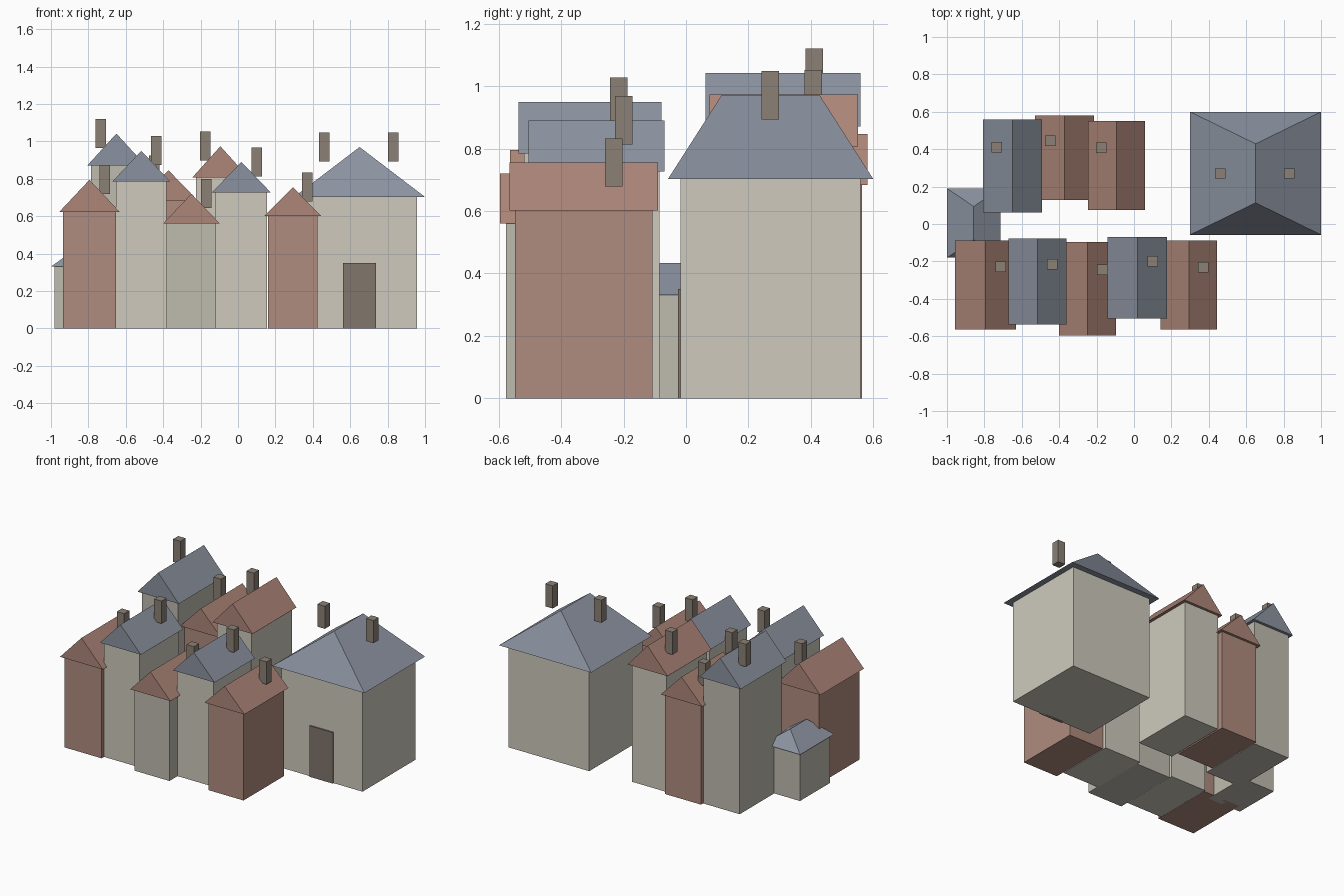
import bpy

if "Cube" in bpy.data.objects:
    bpy.data.objects.remove(bpy.data.objects["Cube"])


def material(name, rgb):
    m = bpy.data.materials.new(name)
    m.diffuse_color = (*rgb, 1)
    m.use_nodes = True
    m.node_tree.nodes["Principled BSDF"].inputs["Base Color"].default_value = m.diffuse_color
    return m


CREAM = material("cream_plaster", (0.62, 0.59, 0.51))
STONE = material("grey_stone", (0.52, 0.50, 0.43))
BRICK = material("brick", (0.43, 0.26, 0.21))
TILE = material("red_tile", (0.42, 0.24, 0.19))
SLATE = material("slate", (0.26, 0.29, 0.35))
STACK = material("chimney_brown", (0.26, 0.22, 0.18))
WOOD = material("door_wood", (0.22, 0.18, 0.15))


def solid(name, verts, faces, mat):
    me = bpy.data.meshes.new(name)
    me.from_pydata(verts, [], faces)
    me.materials.append(mat)
    ob = bpy.data.objects.new(name, me)
    bpy.context.collection.objects.link(ob)
    return ob


def box(name, x, y, z0, w, d, h, mat):
    v = [(x + i * w / 2, y + j * d / 2, z0 + k * h)
         for k in (0, 1) for i, j in ((-1, -1), (1, -1), (1, 1), (-1, 1))]
    f = [(3, 2, 1, 0), (4, 5, 6, 7), (0, 1, 5, 4),
         (1, 2, 6, 5), (2, 3, 7, 6), (3, 0, 4, 7)]
    return solid(name, v, f, mat)


def roof(name, x, y, w, d, eave, peak, mat, ridge=1.0):
    """Ridge runs along y; ridge=1 is a gable, smaller values give a hip."""
    a, b, r = w / 2, d / 2, d / 2 * ridge
    v = [(x - a, y - b, eave), (x + a, y - b, eave), (x + a, y + b, eave),
         (x - a, y + b, eave), (x, y - r, peak), (x, y + r, peak)]
    f = [(3, 2, 1, 0), (0, 1, 4), (1, 2, 5, 4), (2, 3, 5), (3, 0, 4, 5)]
    return solid(name, v, f, mat)


def chimney(name, x, y, peak):
    box(name, x, y, peak - 0.077, 0.056, 0.056, 0.155, STACK)


# Row houses: name, x, y, roof width, roof depth, eave, peak, wall, roof, chimney x, chimney y
HOUSES = [
    ("front_house_1", -0.794, -0.326, 0.325, 0.474, 0.622, 0.795, BRICK, TILE, -0.712, -0.229),
    ("front_house_2", -0.517, -0.307, 0.310, 0.458, 0.785, 0.950, CREAM, SLATE, -0.438, -0.215),
    ("front_house_3", -0.249, -0.345, 0.305, 0.500, 0.560, 0.720, STONE, TILE, -0.171, -0.245),
    ("front_house_4", 0.018, -0.287, 0.317, 0.436, 0.726, 0.890, CREAM, SLATE, 0.100, -0.200),
    ("front_house_5", 0.293, -0.327, 0.304, 0.476, 0.602, 0.755, BRICK, TILE, 0.369, -0.231),
    ("back_house_1", -0.650, 0.311, 0.314, 0.497, 0.870, 1.042, STONE, SLATE, -0.733, 0.411),
    ("back_house_2", -0.372, 0.354, 0.314, 0.453, 0.684, 0.846, BRICK, TILE, -0.449, 0.444),
    ("back_house_3", -0.094, 0.313, 0.303, 0.477, 0.806, 0.974, CREAM, TILE, -0.174, 0.408),
]
for n, x, y, w, d, e, p, wall, top, cx, cy in HOUSES:
    box(n + "_walls", x, y, 0, w / 1.15, d / 1.08, e, wall)
    roof(n + "_roof", x, y, w, d, e, p, top)
    chimney(n + "_chimney", cx, cy, p)

# Large hall with hipped roof, door and two chimneys
box("hall_walls", 0.65, 0.271, 0, 0.614, 0.576, 0.703, CREAM)
roof("hall_roof", 0.65, 0.271, 0.70, 0.657, 0.703, 0.97, SLATE, 0.48)
box("hall_door", 0.65, -0.014, 0, 0.176, 0.024, 0.35, WOOD)
for side, cx in (("left", 0.462), ("right", 0.831)):
    chimney("hall_chimney_" + side, cx, 0.27, 0.97)

# Small hipped shed
box("shed_walls", -0.857, 0.005, 0, 0.250, 0.324, 0.331, STONE)
roof("shed_roof", -0.857, 0.005, 0.285, 0.370, 0.331, 0.433, SLATE, 0.48)
